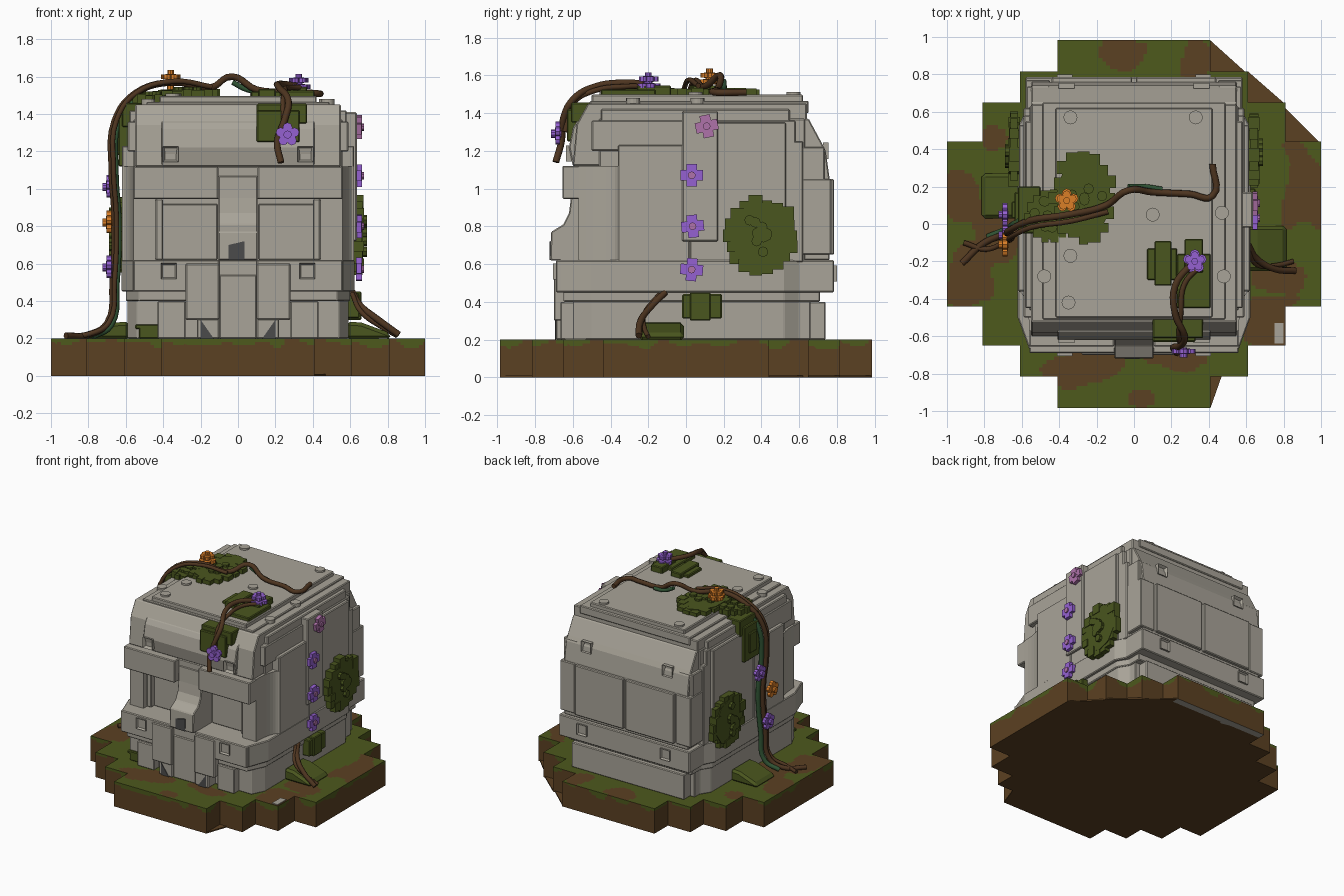
import bpy, bmesh, math, random
from mathutils import Vector, Matrix, noise

random.seed(4)
if "Cube" in bpy.data.objects:
    bpy.data.objects.remove(bpy.data.objects["Cube"])


def material(name, *rgb):
    m = bpy.data.materials.new(name)
    m.use_nodes = True
    m.diffuse_color = (*rgb, 1)
    m.node_tree.nodes["Principled BSDF"].inputs["Base Color"].default_value = (*rgb, 1)
    return m


STONE = material("stone", .395, .37, .315)
DARK = material("dark stone", .07, .07, .07)
GRASS = material("grass", .075, .1, .012)
EARTH = material("earth", .105, .052, .016)
MOSS = material("moss", .068, .093, .013)
BARK = material("bark", .075, .035, .014)
STEM = material("stem green", .03, .09, .035)
PURPLE = material("purple petal", .3, .12, .64)
PINK = material("pink petal", .43, .17, .4)
ORANGE = material("orange petal", .7, .21, .02)


def finish(name, bm, *mats, bevel=0):
    bmesh.ops.recalc_face_normals(bm, faces=bm.faces)
    me = bpy.data.meshes.new(name)
    bm.to_mesh(me)
    bm.free()
    for m in mats:
        me.materials.append(m)
    ob = bpy.data.objects.new(name, me)
    bpy.context.scene.collection.objects.link(ob)
    if bevel:
        mod = ob.modifiers.new("worn edges", 'BEVEL')
        mod.width, mod.segments = bevel, 1


def add_box(bm, mat, loc, size):
    m = mat @ Matrix.Translation(loc) @ Matrix.Diagonal((*size, 1))
    bmesh.ops.create_cube(bm, size=1, matrix=m)


def add_disc(bm, mat, loc, size, sides=8):
    m = mat @ Matrix.Translation(loc) @ Matrix.Diagonal((*size, 1))
    bmesh.ops.create_cone(bm, cap_ends=True, segments=sides, radius1=1, radius2=1, depth=1, matrix=m)


def box(name, x, y, z, mat=STONE, bevel=.006):
    bm = bmesh.new()
    lo, hi = Vector((x[0], y[0], z[0])), Vector((x[1], y[1], z[1]))
    add_box(bm, Matrix(), (lo + hi) / 2, hi - lo)
    finish(name, bm, mat, bevel=bevel)


def extrude(bm, pts, shift):
    """Closed outline of 3D points, extruded along shift."""
    f = bm.faces.new([bm.verts.new(p) for p in pts])
    ext = bmesh.ops.extrude_face_region(bm, geom=[f])["geom"]
    bmesh.ops.translate(bm, vec=shift, verts=[v for v in ext if isinstance(v, bmesh.types.BMVert)])
    bmesh.ops.recalc_face_normals(bm, faces=bm.faces)


def prism(name, pts, shift, mat=STONE, bevel=.006):
    bm = bmesh.new()
    extrude(bm, pts, shift)
    finish(name, bm, mat, bevel=bevel)


def frame(loc, n):
    """Local z along n, local y upward."""
    n = Vector(n).normalized()
    up = Vector((0, 1, 0)) if abs(n.z) > .9 else Vector((0, 0, 1))
    m = Matrix((up.cross(n), up, n)).transposed().to_4x4()
    return Matrix.Translation(loc) @ m


# Ground slab with stepped outline, painted grass over earth
quarter = [(1, .44), (.81, .44), (.81, .65), (.61, .65), (.61, .815), (.41, .815), (.41, .985)]
outline = quarter + [(-x, y) for x, y in quarter[::-1]]
outline += [(-x, -y) for x, y in quarter] + [(x, -y) for x, y in quarter[::-1]]
bm = bmesh.new()
extrude(bm, [(x, y, 0) for x, y in outline], (0, 0, .2))
bmesh.ops.triangulate(bm, faces=bm.faces)


def cut(co, no):
    bmesh.ops.bisect_plane(bm, geom=bm.verts[:] + bm.edges[:] + bm.faces[:], plane_co=co, plane_no=no, dist=1e-5)


for z in (.15, .165, .18):
    cut((0, 0, z), (0, 0, 1))
for i in range(100):
    d = -.987 + i * .01995
    cut((d, 0, 0), (1, 0, 0))
    cut((0, d, 0), (0, 1, 0))
# Bare earth patches: x, y, half width, half depth
bare = [(-.88, -.27, .14, .18), (-.92, .16, .09, .14), (-.72, -.02, .13, .22), (.9, .2, .13, .22),
        (.72, -.5, .15, .17), (-.06, .9, .12, .11), (.33, .88, .09, .12), (-.28, -.76, .25, .11),
        (.22, -.72, .16, .06), (.75, -.3, .12, .1), (-.75, .47, .07, .07), (.05, -.93, .07, .04)]
for f in bm.faces:
    c = f.calc_center_median()
    wob = noise.noise(c * 7)
    if f.normal.z > .5:
        f.material_index = int(any(math.hypot((c.x - x) / a, (c.y - y) / b) < 1 + .6 * wob for x, y, a, b in bare))
    elif f.normal.z < -.5 and c.y > .92 and abs(c.x) < .41:
        f.material_index = 2
    else:
        f.material_index = int(c.z < .178 - .06 * wob)
finish("ground_slab", bm, GRASS, EARTH, STONE)
for a, b, c in (((.41, .98), (.61, .8), (.41, .8)), ((.61, .815), (.81, .64), (.61, .64)),
                ((.81, .62), (1, .43), (.81, .43)), ((.41, -.98), (.47, -.81), (.41, -.81))):
    prism("ground_corner", [(*a, 0), (*b, 0), (*c, 0)], (0, 0, .01), EARTH, 0)
box("ground_chip", (.75, .8), (-.64, -.53), (.19, .206), STONE, 0)

# Lower tiers with cut corners: front, side and back half widths, y range, z range
for name, a, w, b, y, z in (
        ("lower_body", .54, .59, .54, (-.6, .66), (.2, .42)), ("neck_layer", .53, .6, .55, (-.65, .71), (.4, .46)),
        ("jaw_band", .56, .622, .58, (-.67, .785), (.45, .62))):
    half = [(a, y[0]), (w, -.5), (w, .52), (b, .6), (b, y[1])]
    prism(name, [(px, py, z[0]) for px, py in half + [(-px, py) for px, py in half[::-1]]], (0, 0, z[1] - z[0]))

# Stacked stone body: half width, y range, z range
for name, w, y, z in (
        ("lower_back", .5, (.6, .74), (.2, .4)),
        ("core", .56, (-.46, .63), (.61, 1.37)), ("side_panels", .62, (-.36, .02), (.61, 1.23)),
        ("rear_side_panels", .615, (.02, .53), (.61, 1.35)),
        ("rear_corners", .59, (.5, .62), (.61, 1.25)), ("upper_sides", .59, (-.5, .58), (1.2, 1.36)),
        ("crown_low", .55, (-.52, .64), (1.35, 1.45)), ("crown_step", .49, (-.51, .65), (1.4, 1.465)),
        ("crown_top", .42, (-.5, .62), (1.45, 1.497)), ("brow_bridge", .12, (-.6, -.36), (.945, 1.12)),
        ("chin", .1, (-.68, -.5), (.2, .54))):
    box(name, (-w, w), y, z)

# Forehead, nose and back shell from side profiles
for name, w, prof in (
        ("forehead", .55, [(-.52, 1.45), (-.58, 1.34), (-.6, 1.12), (-.4, 1.12), (-.4, 1.45)]),
        ("forehead_panel", .41, [(-.575, 1.36), (-.6, 1.32), (-.62, 1.22), (-.6, 1.12), (-.5, 1.12), (-.5, 1.36)]),
        ("nose", .105, [(-.605, 1.07), (-.61, .95), (-.62, .87), (-.65, .81), (-.715, .77),
                        (-.72, .62), (-.4, .6), (-.4, 1.07)]),
        ("back_shell", .55, [(.6, 1.37), (.65, 1.37), (.72, 1.24), (.74, 1.2), (.76, 1.06), (.76, .62), (.6, .62)])):
    prism(name, [(-w, y, z) for y, z in prof], (2 * w, 0, 0))
prism("nostril_notch", [(-.05, -.723, .62), (.035, -.723, .62), (.035, -.723, .72), (-.05, -.723, .7)], (0, .005, 0), DARK, 0)

# Paired face and side parts
for s, side in ((1, "left"), (-1, "right")):
    def pair(name, x, y, z, mat=STONE):
        box(side + "_" + name, sorted((s * x[0], s * x[1])), y, z, mat)
    pair("brow", (.105, .56), (-.655, -.36), (.945, 1.12))
    pair("jaw_front", (.1, .56), (-.69, -.5), (.45, .62))
    pair("tooth", (.1, .28), (-.7, -.55), (.3, .6))
    pair("tooth_root", (.1, .22), (-.69, -.55), (.2, .32))
    pair("lower_cheek", (.28, .43), (-.665, -.5), (.2, .4))
    pair("eye_panel", (.11, .43), (-.49, -.4), (.62, .92))
    pair("eye_rim", (.4, .44), (-.53, -.4), (.62, .945))
    pair("back_panel", (.01, .44), (.7, .785), (.65, 1.05))
    pair("back_wing", (.45, .58), (.6, .77), (.65, 1.05))
    pair("back_upper_wing", (.45, .575), (.6, .735), (1.04, 1.22))
    pair("crown_shoulder", (.5, .58), (-.45, .55), (1.32, 1.42))
    prism(side + "_tooth_gap", [(s * .13, -.694, .2), (s * .2, -.694, .2), (s * .2, -.694, .3)], (0, .005, 0), DARK, 0)
    # Concave corner from the cheek to the side wall
    arc = [(.62 - .06 * math.cos(t), -.57 + .21 * math.sin(t)) for t in [i * math.pi / 16 for i in range(9)]]
    plan = arc + [(.44, -.36), (.44, -.57)]
    prism(side + "_cheek_corner", [(s * x, y, .62) for x, y in plan], (0, 0, .5), bevel=0)
    # Square sockets front and back
    for x, y, z, n in ((.36, -.62, 1.185, -1), (.37, -.69, .56, -1), (.36, .74, 1.2, 1), (.37, .785, .55, 1)):
        bm = bmesh.new()
        m = frame((s * x, y, z), (0, n, 0))
        add_box(bm, m, (0, 0, 0), (.085, .085, .03))
        top = max(bm.faces, key=lambda f: f.calc_center_median().y * n)
        bmesh.ops.inset_individual(bm, faces=[top], thickness=.018)
        bmesh.ops.translate(bm, vec=(0, -n * .022, 0), verts=top.verts[:])
        finish(side + "_socket", bm, STONE)
box("left_side_strip", (.57, .635), (-.02, .17), (.72, 1.41))

# Round studs on the crown
for x, y, z in ((-.34, .57, 1.497), (.33, .57, 1.497), (.1, .05, 1.497), (.47, .06, 1.465), (-.48, -.28, 1.465),
                (.48, -.28, 1.465), (-.34, -.17, 1.497), (-.35, -.42, 1.497)):
    bm = bmesh.new()
    add_disc(bm, Matrix.Translation((x, y, z)), (0, 0, 0), (.037, .037, .028), 16)
    finish("crown_stud", bm, STONE)


# Blocky moss patches
def patch(name, loc, n, ru, rv, th, count=14):
    bm = bmesh.new()
    m = frame(loc, n)
    add_disc(bm, m, (0, 0, th * .35), (ru * .88, rv * .88, th * .7), 10)
    for i in range(count):
        a = math.tau * i / count
        e = random.uniform(.78, .92)
        s = min(ru, rv) * random.uniform(.28, .4)
        add_box(bm, m, (ru * e * math.cos(a), rv * e * math.sin(a), th * .35), (s, s, th * random.uniform(.5, .9)))
    for i in range(count // 2):
        a, e = random.uniform(0, math.tau), random.uniform(0, .7)
        add_disc(bm, m, (ru * e * math.cos(a), rv * e * math.sin(a), th * .5), (.028, .028, th), 8)
    finish(name, bm, MOSS)


for s in (1, -1):
    patch("moss_side", (s * .615, .4, .75), (s, 0, 0), .195, .2, .075, 18)
patch("moss_crown_rear", (-.27, .14, 1.49), (0, 0, 1), .17, .25, .055, 16)
patch("moss_crown_edge", (-.45, .04, 1.46), (0, 0, 1), .13, .14, .06)
for name, x, y, z in (
        ("brow", (.1, .33), (-.63, -.5), (1.25, 1.42)), ("brow_top", (.1, .37), (-.61, -.5), (1.35, 1.455)),
        ("crown_front", (.23, .41), (-.45, -.16), (1.48, 1.525)), ("crown_pad", (.27, .37), (-.26, -.08), (1.49, 1.545)),
        ("crown_spot", (.07, .23), (-.3, -.13), (1.48, 1.52)), ("crown_sprig", (.11, .2), (-.33, -.09), (1.48, 1.535)),
        ("left_low", (.58, .65), (-.02, .19), (.31, .44)), ("left_low_tuft", (.58, .66), (.02, .13), (.3, .45)),
        ("front_low", (-.53, -.42), (-.62, -.56), (.2, .27)), ("front_low_tip", (-.55, -.41), (-.62, -.56), (.25, .275)),
        ("right_edge", (-.64, -.55), (-.02, .17), (1.12, 1.4)),
        ("right_edge_top", (-.62, -.5), (-.05, .2), (1.33, 1.46)), ("right_edge_tuft", (-.655, -.55), (.03, .12), (1.18, 1.34))):
    box("moss_" + name, x, y, z, MOSS)
mound = [(.58, .195), (.82, .195), (.81, .23), (.66, .285), (.58, .29)]
prism("moss_mound_left", [(x, -.25, z) for x, z in mound], (0, .24, 0), MOSS, .02)
prism("moss_mound_right", [(-x, .03, z) for x, z in mound], (0, .24, 0), MOSS, .02)


# Flowers
def flower(loc, n, mat, r=.058, stem=.02):
    bm = bmesh.new()
    m = frame(loc, n)
    for i in range(5):
        a = math.tau * i / 5 + math.pi / 2
        add_disc(bm, m, (r * .62 * math.cos(a), r * .62 * math.sin(a), stem), (r * .42, r * .42, .025), 8)
    add_disc(bm, m, (0, 0, stem), (r * .55, r * .55, .03), 8)
    add_disc(bm, m, (0, 0, stem + .015), (r * .35, r * .35, .04), 10)
    add_disc(bm, m, (0, 0, stem / 2), (r * .3, r * .3, stem), 8)
    finish("flower", bm, mat)


def cross_flower(y, z, mat, tilt):
    bm = bmesh.new()
    m = frame((.635, y, z), (1, 0, 0)) @ Matrix.Rotation(tilt, 4, 'Z')
    add_box(bm, m, (0, 0, .012), (.12, .056, .026))
    add_box(bm, m, (0, 0, .012), (.056, .12, .03))
    finish("cross_flower", bm, mat)
    bm = bmesh.new()
    add_disc(bm, m, (0, 0, .02), (.02, .02, .035), 10)
    finish("cross_flower_heart", bm, PINK)


for y, z, mat, tilt in ((.03, 1.07, PURPLE, 0), (.035, .8, PURPLE, .1), (.03, .57, PURPLE, -.08), (.11, 1.33, PINK, .2)):
    cross_flower(y, z, mat, tilt)
for y, z, mat in ((.05, 1.01, PURPLE), (-.11, .82, ORANGE), (-.06, .58, PURPLE)):
    flower((-.67, y, z), (-1, 0, 0), mat, .062)
for z, r in ((1.53, .062), (1.565, .052)):
    flower((-.36, .125, z), (0, 0, 1), ORANGE, r, .035)
    flower((.325, -.2, z - .02), (0, 0, 1), PURPLE, r, .035)
flower((.265, -.66, 1.29), (0, -1, 0), PURPLE, .062)


# Creeping vines
def vine(name, pts, r=.018, mat=BARK):
    cu = bpy.data.curves.new(name, 'CURVE')
    cu.dimensions = '3D'
    cu.bevel_depth, cu.bevel_resolution, cu.resolution_u, cu.use_fill_caps = r, 2, 5, True
    sp = cu.splines.new('BEZIER')
    sp.bezier_points.add(len(pts) - 1)
    for p, co in zip(sp.bezier_points, pts):
        p.co = co
        p.handle_left_type = p.handle_right_type = 'AUTO'
    cu.materials.append(mat)
    bpy.context.scene.collection.objects.link(bpy.data.objects.new(name, cu))


trail = [(-.15, .1, 1.54), (-.35, .05, 1.57), (-.55, .02, 1.51), (-.66, -.03, 1.36), (-.675, -.05, 1.1),
         (-.66, -.03, .85), (-.67, -.05, .5), (-.7, -.06, .28), (-.8, -.1, .22)]
vine("main_vine", [(.42, .32, 1.51), (.42, .15, 1.51), (.3, .16, 1.52), (.1, .17, 1.53), (-.03, .18, 1.6)]
     + trail + [(-.92, -.21, .215)])
vine("second_vine", [(x + .01, y - .035, z + .005) for x, y, z in trail] + [(-.91, -.1, .215)], .014)
vine("green_vine", [(x + .02, y + .03, z - .01) for x, y, z in trail[2:]], .018, STEM)
vine("green_crown_shoot", [(.15, .185, 1.515), (.05, .2, 1.53), (-.03, .2, 1.57)], .014, STEM)
vine("brow_vine", [(.32, -.2, 1.55), (.22, -.33, 1.56), (.22, -.48, 1.54), (.27, -.6, 1.47), (.25, -.65, 1.37),
                   (.21, -.66, 1.25), (.23, -.69, 1.14)], .018)
vine("brow_vine_twin", [(.36, -.22, 1.54), (.27, -.32, 1.54), (.25, -.48, 1.52), (.24, -.6, 1.45), (.25, -.64, 1.3)], .014)
vine("left_root", [(.61, -.11, .45), (.65, -.18, .38), (.75, -.24, .3), (.86, -.25, .22)])
vine("left_root_twin", [(.61, -.14, .44), (.66, -.22, .34), (.77, -.22, .26), (.85, -.2, .215)], .013)
